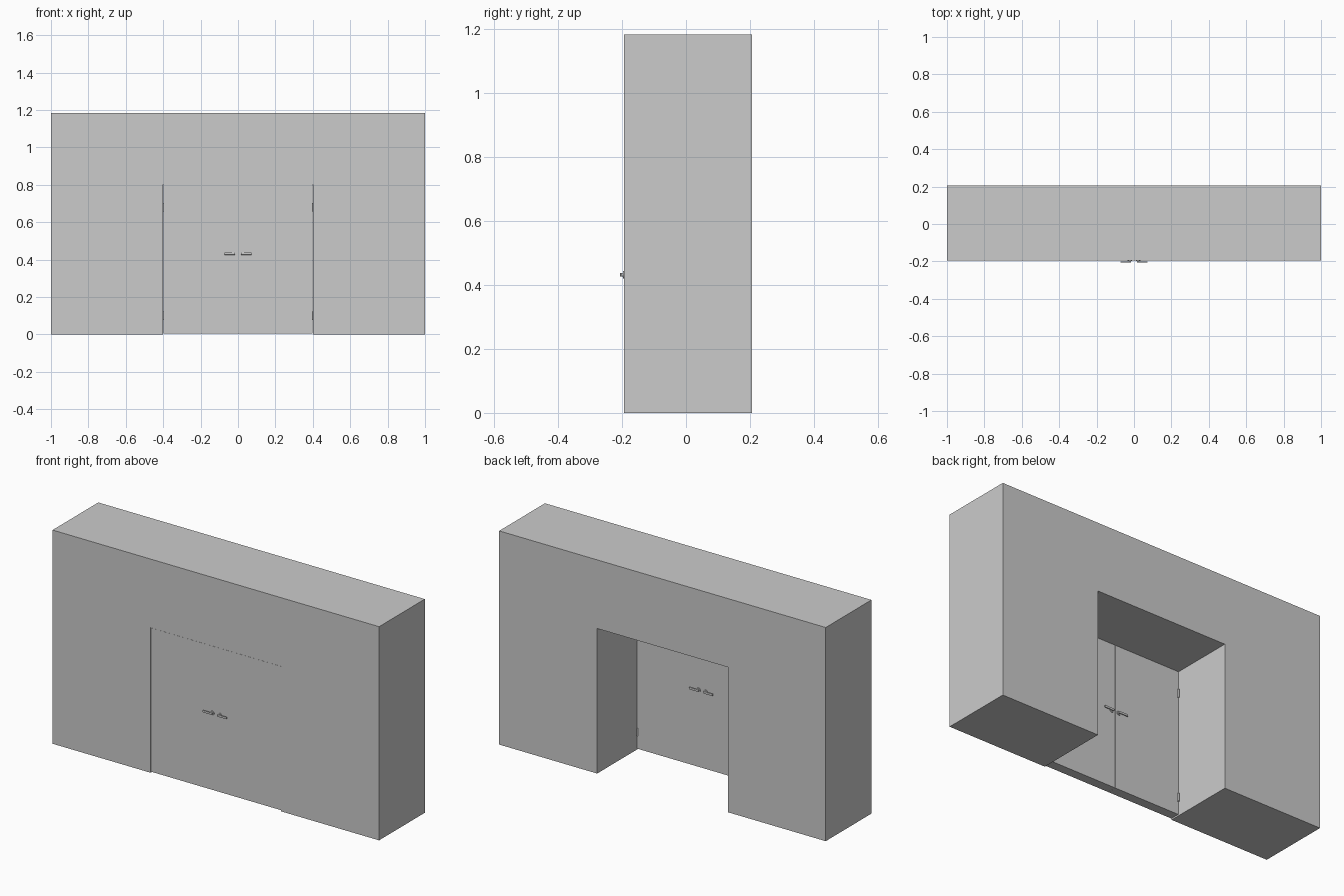
import bpy, bmesh
from math import pi

if "Cube" in bpy.data.objects:
    bpy.data.objects.remove(bpy.data.objects["Cube"])

FRONT, BACK = -0.194, 0.206      # wall faces
DOOR_BACK = FRONT + 0.053
HANDLE_Z = 0.432


def box(name, x, y, z, bevel=0.0):
    bpy.ops.mesh.primitive_cube_add(size=1, location=(sum(x) / 2, sum(y) / 2, sum(z) / 2))
    ob = bpy.context.object
    ob.name = name
    ob.scale = (abs(x[1] - x[0]), abs(y[1] - y[0]), abs(z[1] - z[0]))
    bpy.ops.object.transform_apply(location=False, rotation=False, scale=True)
    if bevel:
        mod = ob.modifiers.new("rounding", 'BEVEL')
        mod.width, mod.segments = bevel, 2
    return ob


def cylinder(name, radius, depth, loc, rot=(0, 0, 0), sides=20):
    bpy.ops.mesh.primitive_cylinder_add(vertices=sides, radius=radius, depth=depth,
                                        location=loc, rotation=rot)
    ob = bpy.context.object
    ob.name = name
    bpy.ops.object.shade_smooth_by_angle()
    return ob


# Wall: doorway outline extruded through its depth
profile = [(-1, 0), (-0.4, 0), (-0.4, 0.803), (0.4, 0.803),
           (0.4, 0), (1, 0), (1, 1.183), (-1, 1.183)]
bm = bmesh.new()
face = bm.faces.new([bm.verts.new((x, FRONT, z)) for x, z in profile])
ext = bmesh.ops.extrude_face_region(bm, geom=[face])
bmesh.ops.translate(bm, vec=(0, BACK - FRONT, 0),
                    verts=[g for g in ext["geom"] if isinstance(g, bmesh.types.BMVert)])
bmesh.ops.recalc_face_normals(bm, faces=bm.faces)
mesh = bpy.data.meshes.new("wall")
bm.to_mesh(mesh)
bm.free()
bpy.context.collection.objects.link(bpy.data.objects.new("wall", mesh))

for s, side in ((-1, "left"), (1, "right")):
    # Door leaf with a hairline gap at the jamb and floor
    box(f"{side}_door", (s * 0.0003, s * 0.3975), (FRONT + 0.001, DOOR_BACK), (0.006, 0.802))

    # Hinge knuckles on the inner corner
    for z, level in ((0.1, "lower"), (0.68, "upper")):
        cylinder(f"{side}_{level}_hinge", 0.005, 0.044, (s * 0.396, DOOR_BACK + 0.002, z), sides=16)

    # Lever handles on both faces
    for y, out, where in ((FRONT, -1, "front"), (DOOR_BACK, 1, "back")):
        tag = f"{side}_{where}_handle"
        cylinder(tag + "_rose", 0.012, 0.004, (s * 0.022, y + out * 0.001, HANDLE_Z), (pi / 2, 0, 0))
        cylinder(tag + "_neck", 0.006, 0.010, (s * 0.022, y + out * 0.005, HANDLE_Z), (pi / 2, 0, 0))
        box(tag + "_lever", (s * 0.015, s * 0.073), (y + out * 0.006, y + out * 0.012),
            (HANDLE_Z - 0.006, HANDLE_Z + 0.006), 0.002)
